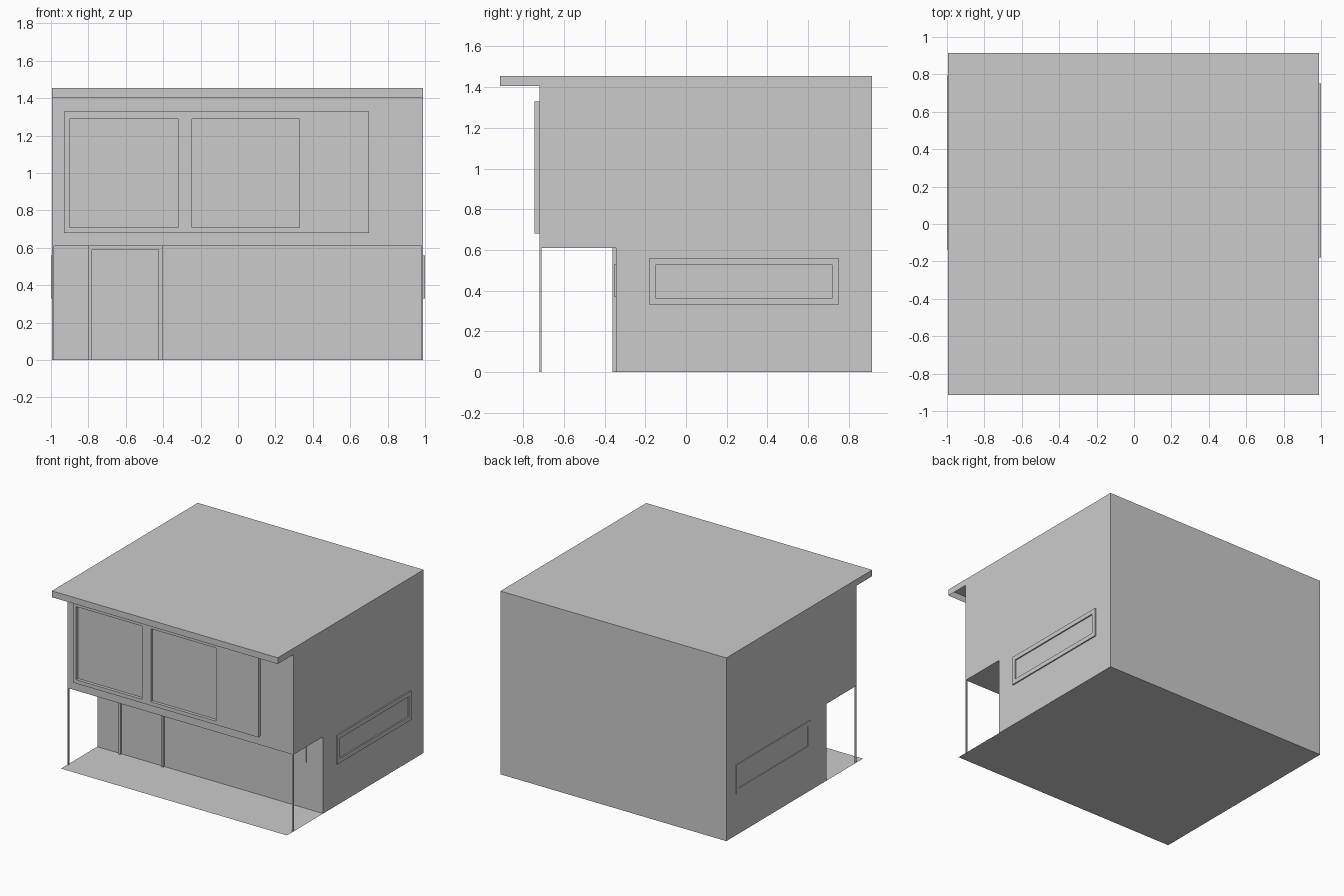
import bpy, bmesh
from mathutils import Vector

if "Cube" in bpy.data.objects:
    bpy.data.objects.remove(bpy.data.objects["Cube"])

LEFT, RIGHT, BACK = -0.995, 0.99, 0.915
PORCH_Y, WALL_Y = -0.72, -0.345      # upper and lower front walls
CEIL, TOP = 0.61, 1.455


def finish(name, bm):
    mesh = bpy.data.meshes.new(name)
    bm.to_mesh(mesh)
    bm.free()
    obj = bpy.data.objects.new(name, mesh)
    bpy.context.collection.objects.link(obj)
    return obj


def box(name, lo, hi):
    bm = bmesh.new()
    bmesh.ops.create_cube(bm, size=1)
    for v in bm.verts:
        v.co = Vector([(a + b) / 2 + c * (b - a) for a, b, c in zip(lo, hi, v.co)])
    return finish(name, bm)


def frame(name, us, zs, holes, place, depth):
    """Grid of cells with some left open, extruded by depth."""
    bm = bmesh.new()
    verts = [[bm.verts.new(place(u, z)) for z in zs] for u in us]
    for i in range(len(us) - 1):
        for j in range(len(zs) - 1):
            if (i, j) not in holes:
                bm.faces.new((verts[i][j], verts[i + 1][j],
                              verts[i + 1][j + 1], verts[i][j + 1]))
    out = bmesh.ops.extrude_face_region(bm, geom=bm.faces[:], use_keep_orig=True)
    moved = [g for g in out["geom"] if isinstance(g, bmesh.types.BMVert)]
    bmesh.ops.translate(bm, verts=moved, vec=Vector(depth))
    bmesh.ops.recalc_face_normals(bm, faces=bm.faces[:])
    return finish(name, bm)


# house body: stepped side profile extruded across the width
bm = bmesh.new()
profile = [(WALL_Y, 0), (BACK, 0), (BACK, TOP), (PORCH_Y, TOP),
           (PORCH_Y, CEIL), (WALL_Y, CEIL)]
face = bm.faces.new([bm.verts.new((LEFT, y, z)) for y, z in profile])
out = bmesh.ops.extrude_face_region(bm, geom=[face], use_keep_orig=True)
bmesh.ops.translate(bm, vec=(RIGHT - LEFT, 0, 0),
                    verts=[g for g in out["geom"] if isinstance(g, bmesh.types.BMVert)])
bmesh.ops.recalc_face_normals(bm, faces=bm.faces[:])
finish("house_body", bm)

# overhanging roof edge: thin shell, open underneath
bm = bmesh.new()
bmesh.ops.create_cube(bm, size=1)
for v in bm.verts:
    v.co = (LEFT if v.co.x < 0 else RIGHT,
            -0.915 if v.co.y < 0 else PORCH_Y,
            1.405 if v.co.z < 0 else TOP)
bm.normal_update()
bmesh.ops.delete(bm, geom=[f for f in bm.faces if f.normal.z < -0.5 or f.normal.y > 0.5],
                 context='FACES')
finish("roof_overhang", bm)

# floor sheet reaching out under the porch
bm = bmesh.new()
bm.faces.new([bm.verts.new(c) for c in ((LEFT, -0.8, 0), (RIGHT, -0.8, 0),
                                        (RIGHT, BACK, 0), (LEFT, BACK, 0))])
finish("porch_floor", bm)

# slim porch posts
for side, x in (("left", LEFT), ("right", RIGHT - 0.01)):
    box("porch_post_" + side, (x, PORCH_Y, 0), (x + 0.01, PORCH_Y + 0.01, CEIL))

# large upstairs window panel with two openings
frame("upper_window_frame", (-0.93, -0.9, -0.32, -0.245, 0.33, 0.70),
      (0.68, 0.71, 1.29, 1.33), {(1, 1), (3, 1)},
      lambda u, z: (u, PORCH_Y, z), (0, -0.025, 0))

# door frame, open at the bottom
frame("door_frame", (-0.80, -0.78, -0.425, -0.405), (0, 0.59, CEIL), {(1, 0)},
      lambda u, z: (u, WALL_Y, z), (0, -0.015, 0))

# long low window under the porch
box("porch_window", (-0.25, WALL_Y - 0.006, 0.37), (0.845, WALL_Y, 0.53))

# side window frames
for side, x, d, y0 in (("right", RIGHT, 0.01, -0.18), ("left", LEFT, -0.005, -0.135)):
    frame("side_window_frame_" + side, (y0, y0 + 0.03, y0 + 0.9, y0 + 0.93),
          (0.33, 0.365, 0.525, 0.56), {(1, 1)},
          lambda u, z: (x, u, z), (d, 0, 0))
